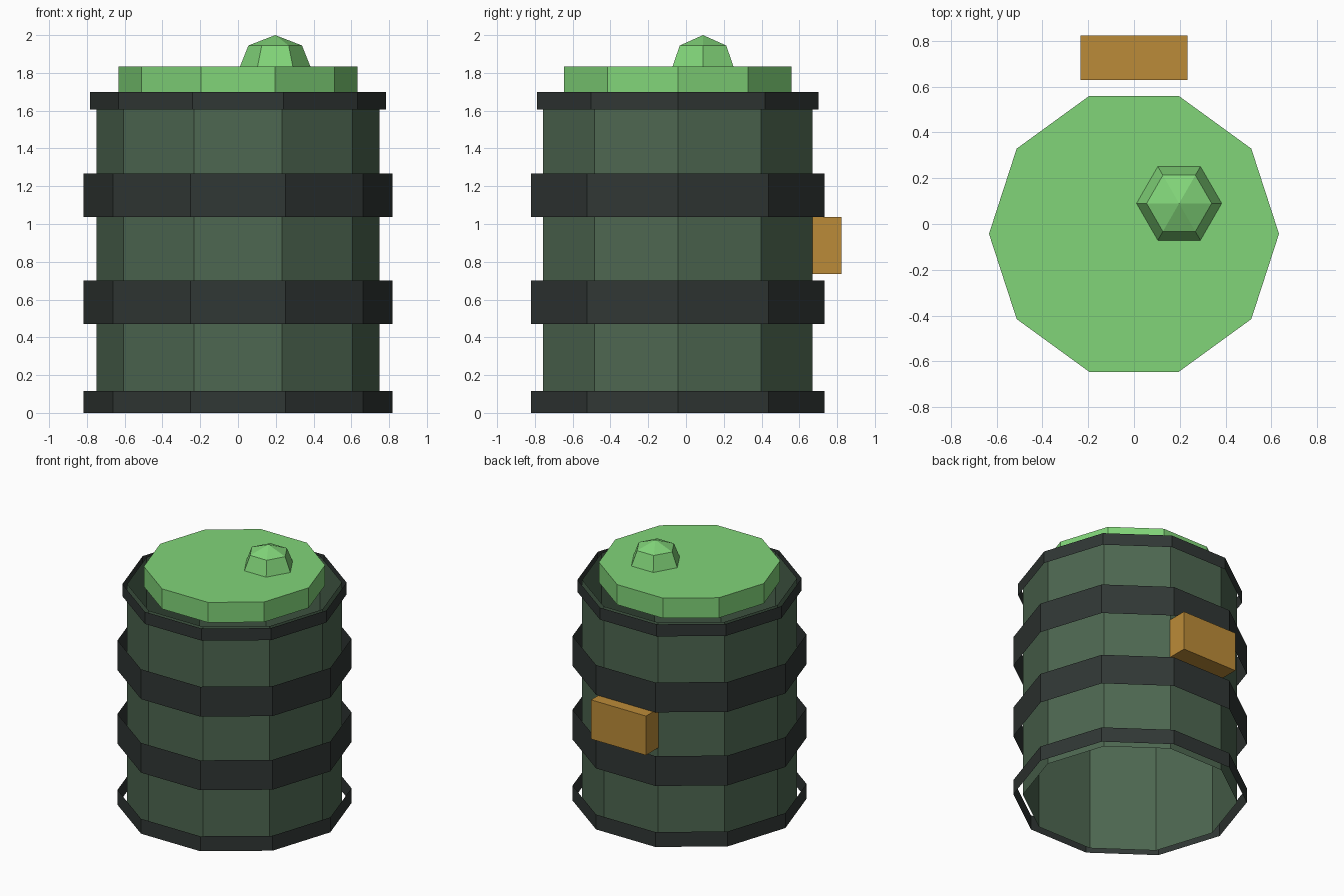
import bpy, bmesh
from math import cos, sin, tau

if "Cube" in bpy.data.objects:
    bpy.data.objects.remove(bpy.data.objects["Cube"])

CY = -0.043  # barrel axis sits slightly forward of the origin


def material(name, rgb):
    m = bpy.data.materials.new(name)
    m.diffuse_color = (*rgb, 1)
    m.use_nodes = True
    m.node_tree.nodes["Principled BSDF"].inputs["Base Color"].default_value = m.diffuse_color
    return m


def finish(name, bm, mat):
    mesh = bpy.data.meshes.new(name)
    bm.to_mesh(mesh)
    bm.free()
    mesh.materials.append(mat)
    obj = bpy.data.objects.new(name, mesh)
    bpy.context.collection.objects.link(obj)
    return obj


def lathe(name, sides, profile, centre, mat, cap=False):
    """Open shell through (radius, z) rings; radius 0 ends in a point."""
    bm = bmesh.new()
    rings = []
    for r, z in profile:
        n = sides if r else 1
        rings.append([bm.verts.new((centre[0] + r * cos(tau * i / sides),
                                    centre[1] + r * sin(tau * i / sides), z))
                      for i in range(n)])
    for low, high in zip(rings, rings[1:]):
        for i in range(sides):
            j = (i + 1) % sides
            if len(high) == 1:
                bm.faces.new((low[i], low[j], high[0]))
            else:
                bm.faces.new((low[i], low[j], high[j], high[i]))
    if cap:
        bm.faces.new(rings[-1])
    return finish(name, bm, mat)


body_green = material("body_green", (0.075, 0.135, 0.082))
band_dark = material("band_dark", (0.03, 0.038, 0.035))
lid_green = material("lid_green", (0.22, 0.66, 0.19))
box_ochre = material("box_ochre", (0.50, 0.26, 0.04))

# Barrel wall, open at both ends
lathe("barrel_wall", 10, [(0.75, 0), (0.75, 1.70)], (0, CY), body_green)

# Thin hoops standing off the wall
hoops = [("bottom_hoop", 0.817, 0, 0.115), ("lower_hoop", 0.817, 0.47, 0.70),
         ("upper_hoop", 0.817, 1.037, 1.267), ("top_hoop", 0.783, 1.607, 1.70)]
for name, r, z0, z1 in hoops:
    lathe(name, 10, [(r, z0), (r, z1)], (0, CY), band_dark)

# Lid and its off-centre cap
lathe("lid", 10, [(0.633, 1.68), (0.633, 1.835)], (0, CY), lid_green, cap=True)
lathe("filler_cap", 6, [(0.186, 1.835), (0.142, 1.945), (0, 2.0)],
      (0.197, 0.09), lid_green)

# Box on the back
bm = bmesh.new()
bmesh.ops.create_cube(bm, size=1)
bmesh.ops.scale(bm, vec=(0.468, 0.194, 0.302), verts=bm.verts)
bmesh.ops.translate(bm, vec=(0, 0.725, 0.886), verts=bm.verts)
finish("rear_box", bm, box_ochre)
